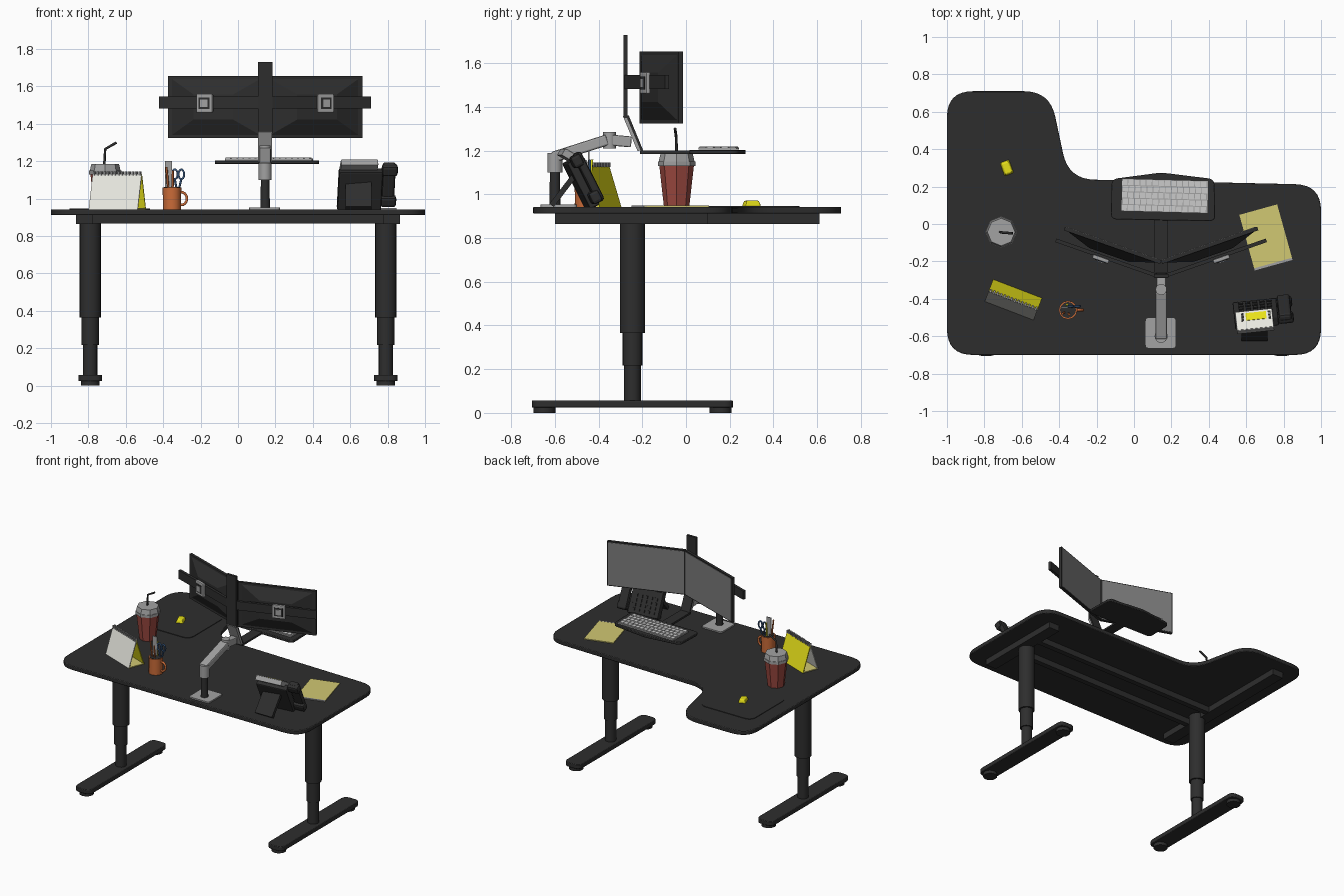
import bpy, bmesh
from math import radians, sin, cos, tau, atan2
from mathutils import Matrix, Vector

if "Cube" in bpy.data.objects:
    bpy.data.objects.remove(bpy.data.objects["Cube"])


def material(name, *rgb):
    m = bpy.data.materials.new(name)
    m.use_nodes = True
    m.diffuse_color = (*rgb, 1)
    m.node_tree.nodes["Principled BSDF"].inputs["Base Color"].default_value = (*rgb, 1)
    return m


DARK = material("charcoal", .027, .027, .027)
SCREEN = material("screen grey", .2, .2, .2)
GREY = material("light grey", .36, .36, .36)
KEYS = material("key grey", .6, .6, .6)
WHITE = material("paper white", .8, .8, .74)
RED = material("cup red", .33, .065, .05)
ORANGE = material("mug orange", .6, .15, .04)
YELLOW = material("bright yellow", .8, .75, .01)
PALE = material("note yellow", .64, .58, .17)
BLUE = material("scissor blue", .04, .1, .22)


def T(x, y, z):
    return Matrix.Translation((x, y, z))


def R(deg, axis):
    return Matrix.Rotation(radians(deg), 4, axis)


I = Matrix()


def finish(name, bm, mat, frame=I, bevel=0, smooth=False):
    bmesh.ops.recalc_face_normals(bm, faces=bm.faces)
    mesh = bpy.data.meshes.new(name)
    bm.to_mesh(mesh)
    bm.free()
    mesh.materials.append(mat)
    ob = bpy.data.objects.new(name, mesh)
    bpy.context.collection.objects.link(ob)
    ob.matrix_world = frame
    if bevel:
        mod = ob.modifiers.new("edge", "BEVEL")
        mod.width, mod.segments = bevel, 2
    if smooth:
        bpy.ops.object.select_all(action="DESELECT")
        ob.select_set(True)
        bpy.context.view_layer.objects.active = ob
        bpy.ops.object.shade_smooth_by_angle(angle=radians(35))
    return ob


def add_box(bm, size, loc, taper=(1, 1)):
    for v in bmesh.ops.create_cube(bm, size=1)["verts"]:
        if v.co.z > 0:
            v.co.x *= taper[0]
            v.co.y *= taper[1]
        v.co = [c * s + o for c, s, o in zip(v.co, size, loc)]


def box(name, mat, size, loc, frame=I, taper=(1, 1), bevel=0):
    bm = bmesh.new()
    add_box(bm, size, loc, taper)
    return finish(name, bm, mat, frame, bevel)


def cone(name, mat, r1, r2, z0, z1, x=0, y=0, sides=16):
    bm = bmesh.new()
    bmesh.ops.create_cone(bm, cap_ends=True, segments=sides, radius1=r1, radius2=r2,
                          depth=z1 - z0, matrix=T(x, y, (z0 + z1) / 2))
    return finish(name, bm, mat, smooth=sides > 8)


def beam(name, mat, x, a, b, width, thick, bevel=0):
    """Bar between two (y, z) points."""
    dy, dz = b[0] - a[0], b[1] - a[1]
    frame = T(x, (a[0] + b[0]) / 2, (a[1] + b[1]) / 2) @ Matrix.Rotation(atan2(-dy, dz), 4, "X")
    return box(name, mat, (width, thick, (dy * dy + dz * dz) ** .5), (0, 0, 0), frame, bevel=bevel)


def slab(name, mat, corners, r, z0, z1, bevel=0):
    """Flat plate with rounded corners."""
    bm, ring, n = bmesh.new(), [], len(corners)
    for i, c in enumerate(corners):
        c, prev, nxt = Vector(c), Vector(corners[i - 1]), Vector(corners[(i + 1) % n])
        a, b = c + (prev - c).normalized() * r, c + (nxt - c).normalized() * r
        for k in range(9):
            t = k / 8
            p = a * (1 - t) ** 2 + c * (2 * t * (1 - t)) + b * t * t
            ring.append(bm.verts.new((p.x, p.y, z0)))
    face = bm.faces.new(ring)
    up = bmesh.ops.extrude_face_region(bm, geom=[face], use_keep_orig=True)["geom"]
    bmesh.ops.translate(bm, vec=(0, 0, z1 - z0), verts=[g for g in up if isinstance(g, bmesh.types.BMVert)])
    return finish(name, bm, mat, bevel=bevel, smooth=True)


def rect(x0, x1, y0, y1):
    return [(x0, y0), (x1, y0), (x1, y1), (x0, y1)]


def tube(name, mat, pts, r, closed=False):
    cu = bpy.data.curves.new(name, "CURVE")
    cu.dimensions, cu.bevel_depth, cu.bevel_resolution, cu.use_fill_caps = "3D", r, 1, True
    sp = cu.splines.new("POLY")
    sp.points.add(len(pts) - 1)
    for p, q in zip(sp.points, pts):
        p.co = (*q, 1)
    sp.use_cyclic_u = closed
    cu.materials.append(mat)
    ob = bpy.data.objects.new(name, cu)
    bpy.context.collection.objects.link(ob)
    bpy.ops.object.select_all(action="DESELECT")
    ob.select_set(True)
    bpy.context.view_layer.objects.active = ob
    bpy.ops.object.convert(target="MESH")


def ring(x, y, z, rx, rz, n=14):
    return [(x + rx * cos(tau * k / n), y, z + rz * sin(tau * k / n)) for k in range(n)]


# Desk: L-shaped top, under-frame, telescopic legs
TOP = .943
slab("desk_top", DARK, [(-1, -.7), (1, -.7), (1, .21), (-.35, .24), (-.45, .71), (-1, .71)],
     .14, .912, TOP, bevel=.005)
slab("wing_mat", DARK, rect(-.9, -.47, .1, .52), .06, TOP, TOP + .004)
for y in (-.34, -.12):
    box("long_rail", DARK, (1.6, .04, .045), (0, y, .89))
for side, s, end in (("left", 1, .1), ("right", -1, .61)):
    x = .79 * s
    box(side + "_cross_rail", DARK, (.09, end + .6, .047), (.822 * s, (end - .6) / 2, .889))
    for part, r, z0, z1 in (("upper", .058, .365, .9), ("middle", .046, .217, .365), ("lower", .038, .05, .217)):
        cone(f"{side}_{part}_leg", DARK, r, r, z0, z1, x, -.245)
    slab(side + "_foot", DARK, rect(x - .064, x + .064, -.705, .215), .045, .024, .057, bevel=.004)
    for y in (-.648, .158):
        cone(side + "_foot_pad", DARK, .05, .05, 0, .025, x, y)

# Monitor arm
CX = .145
slab("arm_base", GREY, rect(.06, .225, -.665, -.5), .02, TOP, TOP + .01)
cone("arm_pole", DARK, .026, .022, TOP, 1.13, CX, -.6)
cone("arm_shoulder", GREY, .035, .035, 1.1, 1.19, CX, -.6)
beam("lower_arm", GREY, CX, (-.61, 1.17), (-.36, 1.25), .062, .05, .008)
cone("arm_elbow", GREY, .03, .03, 1.21, 1.285, CX, -.35)
beam("upper_arm", GREY, CX, (-.36, 1.25), (-.25, 1.24), .05, .05, .006)
beam("arm_bracket", GREY, CX, (-.282, 1.36), (-.215, 1.2), .076, .014)
beam("monitor_post", DARK, CX, (-.277, 1.35), (-.277, 1.73), .078, .018)
beam("bracket_lining", DARK, CX, (-.268, 1.36), (-.202, 1.2), .074, .012)
beam("tray_support", DARK, CX, (-.21, 1.193), (.05, 1.193), .076, .014)

# Twin angled monitors
for side, s in (("left", 1), ("right", -1)):
    f = T(CX, -.205, 1.49) @ R(19.3 * s, "Z")
    c = .275 * s
    box(side + "_monitor", DARK, (.545, .02, .33), (c, 0, 0), f)
    box(side + "_screen", SCREEN, (.53, .004, .315), (c, .011, 0), f)
    box(side + "_monitor_back", DARK, (.5, .3, .045), (0, 0, .022), f @ T(c, -.01, 0) @ R(90, "X"), (.45, .45))
    box(side + "_mount_bar", DARK, (.57, .02, .064), (.285 * s, -.075, .024), f)
    box(side + "_mount_plate", GREY, (.092, .022, .1), (.31 * s, -.09, .02), f, bevel=.006)
    box(side + "_mount_recess", DARK, (.06, .006, .06), (.31 * s, -.101, .02), f)
    box(side + "_mount_knob", GREY, (.04, .01, .04), (.31 * s, -.103, .02), f)

# Keyboard on its tray
slab("keyboard_tray", DARK, [(-.125, .025), (.435, .015), (.43, .24), (CX, .275), (-.12, .24)],
     .035, 1.185, 1.204, bevel=.004)
kf = T(.165, .15, 1.205) @ R(-1.5, "Z")
box("keyboard_base", GREY, (.465, .175, .01), (0, 0, .005), kf)
bm = bmesh.new()
for row in range(5):
    shift = .006 * (row % 2)
    for col in range(14):
        add_box(bm, (.028, .029, .006), (-.216 + .0325 * col + shift, -.068 + .034 * row, .012))
finish("keyboard_keys", bm, KEYS, kf)

# Mouse and notepad
cf = T(-.68, .3, TOP) @ R(20, "Z")
box("mouse", YELLOW, (.055, .078, .026), (0, 0, .015), cf, (.7, .8), .006)
nf = T(.705, -.07, TOP) @ R(15.5, "Z")
box("notepad", PALE, (.21, .305, .006), (0, 0, .003), nf)
box("notepad_edge", GREY, (.21, .012, .007), (0, -.15, .0035), nf)

# Takeaway cup
for name, mat, r1, r2, z0, z1 in (("cup", RED, .058, .08, TOP, 1.14), ("cup_lid_rim", GREY, .086, .086, 1.13, 1.15),
                                  ("cup_lid", GREY, .082, .074, 1.15, 1.185)):
    cone(name, mat, r1, r2, z0, z1, -.71, -.043, 8)
tube("straw", DARK, [(-.715, -.043, 1.18), (-.71, -.045, 1.265), (-.65, -.05, 1.3)], .007)

# Tent calendar with spiral spine
tf = T(-.645, -.405, TOP) @ R(-21, "Z")
for name, mat, s in (("calendar_front", WHITE, -1), ("calendar_back", YELLOW, 1)):
    box(name, mat, (.28, .006, .198), (0, 0, .097), tf @ T(0, s * .06, 0) @ R(s * 17.5, "X"))
box("calendar_foot", PALE, (.28, .12, .006), (0, 0, .003), tf)
bm = bmesh.new()
for k in range(14):
    add_box(bm, (.009, .022, .02), (-.13 + .02 * k, 0, .192))
finish("calendar_spiral", bm, GREY, tf)

# Mug with pens, ruler and scissors
mx, my = -.353, -.46
cone("mug", ORANGE, .048, .05, TOP, 1.06, mx, my, 12)
cone("mug_inside", DARK, .043, .043, 1.06, 1.062, mx, my, 12)
tube("mug_handle", ORANGE, ring(mx + .052, my, 1.0, .028, .034), .008, True)
box("ruler", GREY, (.036, .007, .2), (mx - .018, my + .015, 1.1))
for dx, dy, mat, h in ((-.03, -.02, ORANGE, 1.17), (.005, -.025, ORANGE, 1.15), (-.005, .03, YELLOW, 1.16)):
    tube("pencil", mat, [(mx + dx * .5, my + dy * .5, 1), (mx + dx, my + dy, h)], .006)
for dx in (.015, .05):
    tube("scissor_handle", BLUE, ring(mx + dx, my + .02, 1.13, .015, .026), .006, True)
    tube("scissor_shank", BLUE, [(mx + .03, my + .015, 1.02), (mx + dx, my + .02, 1.105)], .006)

# Desk telephone
f = T(.645, -.42, .95) @ R(6, "Z") @ R(27, "X")
box("phone_body", DARK, (.235, .05, .235), (0, -.01, .115), f, bevel=.008)
bm = bmesh.new()
for row in range(4):
    for col in range(5):
        add_box(bm, (.026, .012, .02), (-.075 + .038 * col, .018, .03 + .032 * row))
finish("phone_keys", bm, DARK, f)
box("handset", DARK, (.07, .04, .25), (.155, .02, .135), f, bevel=.014)
for z in (.04, .225):
    box("handset_end", DARK, (.085, .05, .06), (.157, .005, z), f, bevel=.014)
beam("phone_stand", DARK, .645, (-.5, 1.1), (-.615, .95), .14, .025)
df = T(.645, -.52, 1.165) @ R(6, "Z") @ R(-30, "X")
box("phone_display", GREY, (.2, .12, .035), (0, 0, 0), df, bevel=.004)
box("phone_display_face", WHITE, (.19, .11, .004), (0, 0, .018), df)
box("phone_display_screen", YELLOW, (.11, .045, .004), (.01, .02, .021), df)
bm = bmesh.new()
for k in range(3):
    for s in (-1, 1):
        add_box(bm, (.014, .012, .004), (.01 + s * .072, .002 + .018 * k, .021))
finish("phone_display_buttons", bm, DARK, df)
